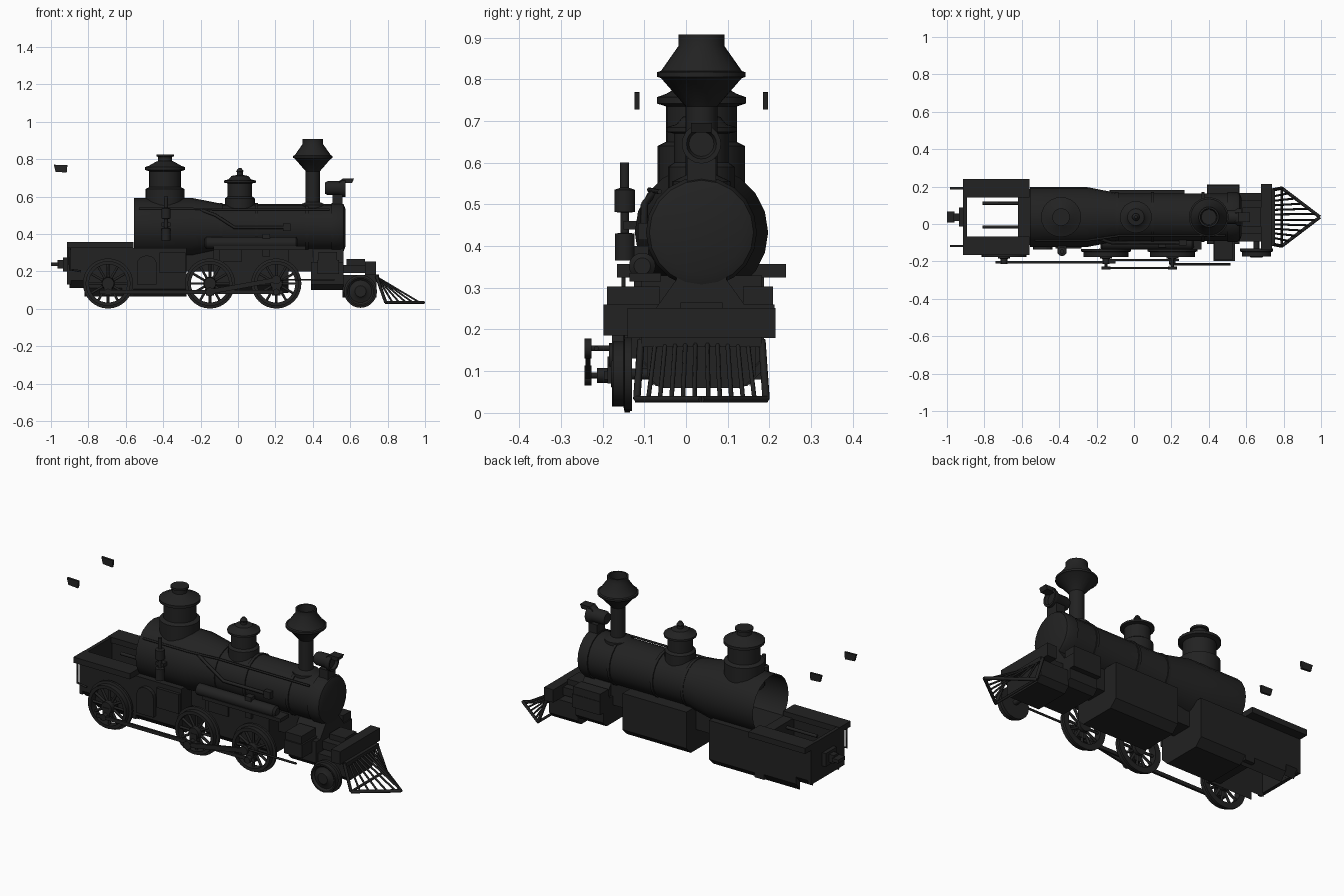
import bpy, bmesh, math
from mathutils import Vector

if "Cube" in bpy.data.objects:
    bpy.data.objects.remove(bpy.data.objects["Cube"])

CY = 0.037  # centre line of the engine
mat = bpy.data.materials.new("black_iron")
mat.diffuse_color = (0.016, 0.016, 0.016, 1)
mat.use_nodes = True
mat.node_tree.nodes["Principled BSDF"].inputs["Base Color"].default_value = mat.diffuse_color


def finish(bm, name, smooth=True):
    bmesh.ops.recalc_face_normals(bm, faces=bm.faces)
    me = bpy.data.meshes.new(name)
    bm.to_mesh(me)
    bm.free()
    me.materials.append(mat)
    ob = bpy.data.objects.new(name, me)
    bpy.context.collection.objects.link(ob)
    if smooth:
        bpy.ops.object.select_all(action='DESELECT')
        ob.select_set(True)
        bpy.context.view_layer.objects.active = ob
        bpy.ops.object.shade_smooth_by_angle(angle=math.radians(35))
    return ob


def lathe(name, prof, loc, axis='z', n=24, ring=False, cap0=True, cap1=True):
    """Revolve (radius, distance) points round an axis through loc."""
    bm = bmesh.new()
    loops = []
    for r, h in prof:
        loop = []
        for i in range(n):
            a = 2 * math.pi * i / n
            c, s = r * math.cos(a), r * math.sin(a)
            p = {'z': (c, s, h), 'x': (h, c, s), 'y': (c, h, s)}[axis]
            loop.append(bm.verts.new(Vector(loc) + Vector(p)))
        loops.append(loop)
    pairs = list(zip(loops, loops[1:])) + ([(loops[-1], loops[0])] if ring else [])
    for a, b in pairs:
        for i in range(n):
            j = (i + 1) % n
            bm.faces.new((a[i], a[j], b[j], b[i]))
    if not ring:
        if cap0:
            bm.faces.new(loops[0])
        if cap1:
            bm.faces.new(loops[-1])
    return finish(bm, name)


def box(name, x0, x1, y0, y1, z0, z1):
    return prism(name, [(y0, z0), (y1, z0), (y1, z1), (y0, z1)], x0, x1)


def prism(name, pts, a0, a1, axis='x'):
    """Extrude an outline: (y, z) along x, or (x, z) along y."""
    bm = bmesh.new()
    f = (lambda p, a: (a, p[0], p[1])) if axis == 'x' else (lambda p, a: (p[0], a, p[1]))
    A = [bm.verts.new(f(p, a0)) for p in pts]
    B = [bm.verts.new(f(p, a1)) for p in pts]
    bm.faces.new(A)
    bm.faces.new(B)
    for i in range(len(pts)):
        j = (i + 1) % len(pts)
        bm.faces.new((A[i], A[j], B[j], B[i]))
    return finish(bm, name, False)


def rod(name, path, r, n=8):
    cu = bpy.data.curves.new(name, 'CURVE')
    cu.dimensions = '3D'
    cu.bevel_depth = r
    cu.bevel_resolution = max(0, n // 4 - 1)
    cu.use_fill_caps = True
    sp = cu.splines.new('POLY')
    sp.points.add(len(path) - 1)
    for p, q in zip(sp.points, path):
        p.co = (*q, 1)
    cu.materials.append(mat)
    ob = bpy.data.objects.new(name, cu)
    bpy.context.collection.objects.link(ob)
    return ob


def hull(name, x0, x1, z0, z1, w=0.15, c=0.04):
    """Frame box with chamfered lower edges."""
    prism(name, [(CY - w, z1), (CY - w, z0 + c), (CY - w + c, z0),
                 (CY + w - c, z0), (CY + w, z0 + c), (CY + w, z1)], x0, x1)


# Boiler and open-backed firebox
BC = (0, CY, 0.433)
lathe("boiler", [(0.16, -0.555), (0.16, -0.25), (0.127, -0.08), (0.127, 0.5), (0.133, 0.5),
                 (0.133, 0.55), (0.125, 0.565), (0.1, 0.575)], BC, 'x', 20, cap0=False)
lathe("boiler_backplate", [(0.15, -0.3), (0.15, -0.28)], BC, 'x', 20)
for x in (-0.09, 0.1, 0.37):
    lathe("boiler_band", [(0.12, x - .008), (0.133, x - .008), (0.133, x + .008), (0.12, x + .008)], BC, 'x', 20)

# Domes and chimney
lathe("steam_dome", [(.105, .5), (.105, .64), (.085, .65), (.085, .735), (.107, .742), (.107, .757),
                     (.085, .765), (.05, .785), (.038, .79), (.038, .812), (.047, .814), (.047, .825)],
      (-0.39, CY, 0))
lathe("sand_dome", [(.08, .5), (.08, .59), (.066, .6), (.066, .67), (.085, .674), (.085, .685), (.06, .692),
                    (.045, .71), (.016, .715), (.016, .73), (.02, .735), (.008, .752)], (0.01, CY, 0))
lathe("chimney", [(.07, .53), (.07, .555), (.038, .57), (.038, .735), (.097, .803), (.106, .806),
                  (.106, .817), (.097, .82), (.055, .88), (.055, .907), (.045, .907), (.04, .82)], (0.4, CY, 0))

# Headlamp with visor and bracket
lathe("headlamp", [(.03, .465), (.037, .48), (.037, .54), (.047, .555), (.047, .575), (.036, .575), (.03, .56)],
      (0, CY, .645), 'x', 20)
prism("headlamp_visor", [(.54, .675), (.56, .695), (.62, .695), (.61, .672), (.58, .672)], CY - .025, CY + .025, 'y')
box("headlamp_bracket", .505, .56, CY - .035, CY + .035, .54, .61)

# Frame boxes under the boiler
hull("firebox_frame", -0.56, -0.275, 0.065, 0.325)
hull("driver_frame", -0.13, 0.27, 0.085, 0.33, .145)
box("main_frame", -0.3, 0.56, CY - .06, CY + .06, .2, .33)
box("running_board", -0.13, 0.36, -0.135, -0.06, .315, .335)

# Cylinder block and smokebox saddle
hull("cylinder_frame", 0.39, 0.565, 0.1, 0.25, .145, .03)
prism("smokebox_saddle", [(CY - .11, .25), (CY - .06, .32), (CY - .06, .36), (CY + .06, .36), (CY + .06, .32),
                          (CY + .11, .25)], .4, .565)
for s in (-1, 1):
    ys = sorted((CY + s * .1, CY + (.172 if s > 0 else -.227)))
    box("valve_chest", .39 if s > 0 else .43, .56 if s > 0 else .53, *ys, .25, .303)
    ys = sorted((CY + s * .09, CY + (.175 if s > 0 else -.235)))
    box("steam_cylinder", .39 if s > 0 else .425, .565 if s > 0 else .54, *ys, .185, .26)

# Front deck and buffer beam
box("front_deck", .55, .735, CY - .09, CY + .09, .19, .235)
box("deck_box", .58, .68, CY - .05, CY + .05, .235, .265)
box("buffer_beam", .68, .737, CY - .177, CY + .178, .18, .252)
hull("pony_truck", .56, .74, .06, .18, .13, .03)

# Cowcatcher
W = .155
tip = Vector((.994, CY, .033))
for s in (-1, 1):
    corner = Vector((.79, CY + s * W, .033))
    rod("cowcatcher_base", [corner, tip], .009)
    rod("cowcatcher_side", [(.74, CY + s * .145, .175), corner], .009)
    for i in range(1, 6):
        t = i / 5.6
        rod("cowcatcher_bar", [(.745, CY + s * .135 * (1 - t), .168), corner.lerp(tip, t)], .0055)
rod("cowcatcher_back", [(.79, CY - W, .033), (.79, CY + W, .033)], .007)
box("cowcatcher_top", .735, .755, CY - .145, CY + .145, .158, .182)


# Spoked wheels on the near side
def wheel(x, z=.135):
    lathe("wheel_rim", [(.102, -.177), (.12, -.177), (.12, -.15), (.134, -.147), (.134, -.134), (.102, -.134)],
          (x, 0, z), 'y', 32, ring=True)
    lathe("wheel_hub", [(.032, -.185), (.036, -.13)], (x, 0, z), 'y', 16)
    for k in range(12):
        a = math.tau * k / 12
        d = Vector((math.cos(a), 0, math.sin(a)))
        c = Vector((x, -.155, z))
        rod("wheel_spoke", [c + d * .025, c + d * .108], .0075)
    box("crank_boss", x - .022, x + .022, -.188, -.15, z - .065, z)


for x in (-.695, -.15, .205):
    wheel(x)
    rod("crank_pin", [(x, -.17, .09), (x, -.213, .09)], .018, 12)
lathe("pony_wheel", [(.03, -.18), (.04, -.17), (.06, -.165), (.07, -.175), (.078, -.175), (.078, -.15),
                     (.088, -.147), (.088, -.13)], (.655, 0, .093), 'y', 28)
rod("pony_axle", [(.655, -.14, .093), (.655, CY, .093)], .015)

# Side rods
box("rear_coupling_rod", -.74, -.1, -.21, -.198, .08, .1)
box("front_coupling_rod", -.15, .24, -.197, -.187, .08, .1)
prism("main_rod", [(-.15, .078), (.205, .142), (.205, .168), (-.15, .104)], -.241, -.229, 'y')
for x, z in ((-.15, .09), (.205, .155)):
    lathe("main_rod_end", [(.024, -.243), (.024, -.227)], (x, 0, z), 'y', 12)
    rod("main_rod_pin", [(x, -.18, z), (x, -.235, z)], .008)
rod("piston_rod", [(.19, -.215, .155), (.515, -.215, .155)], .006)

# Air tank, air pump and side pipes
lathe("air_tank", [(.02, -.18), (.032, -.17), (.032, .31), (.02, .32)], (0, -.105, .352), 'x', 16)
lathe("air_pump", [(.024, .365), (.024, .43), (.01, .432), (.01, .48), (.025, .482), (.025, .535), (.011, .54),
                   (.011, .6)], (-.385, -.147, 0), n=14)
box("pump_bracket", -.41, -.36, -.15, -.09, .44, .46)
rod("handrail", [(-.53, CY - .125, .535), (-.25, CY - .125, .535), (-.08, CY - .1, .53),
                 (.49, CY - .1, .53)], .006)
rod("sand_pipe", [(-.2, -.075, .53), (-.12, -.1, .5), (-.02, -.1, .435), (.24, -.1, .435)], .009)
box("check_valve", .24, .28, -.115, -.06, .415, .455)
box("relief_box", -.1, .02, -.12, -.09, .25, .32)
box("hanger", .13, .17, -.125, -.09, .28, .4)

# Arched ash door and side box on the firebox frame
arch = [(-.54, .13), (-.435, .13)] + [(-.4875 + .0525 * math.cos(math.pi * i / 8), .24 + .045 * math.sin(math.pi * i / 8))
                                      for i in range(9)]
prism("ash_door", arch, -.135, -.1, 'y')
box("side_box", -.42, -.28, -.13, -.1, .19, .3)

# Open tender: walls, flat rim and rear plate
for s in (-1, 1):
    a = CY + s * .115
    prism("tender_wall", [(a, .33), (CY + s * .15, .33), (CY + s * .15, .11), (a, .065)], -.82, -.56)
    prism("tender_wall_rear", [(a, .33), (CY + s * .15, .33), (CY + s * .15, .15), (a, .11)], -.9, -.82)
    ys = sorted((CY + s * .105, CY + s * .203))
    box("tender_rim", -.913, -.56, *ys, .325, .357)
    rod("tender_tie", [(-.81, CY + .01 + s * .063, .3), (-.6, CY + .01 + s * .063, .3)], .009)
    # Loose marker plates above the tender
    ym = CY + s * .154
    prism("marker_plate", [(-.985, .77), (-.912, .768), (-.916, .728), (-.975, .732)], ym - .006, ym + .006, 'y')
rod("cab_hanger", [(-.9, -.15, .33), (-.9, -.15, .21), (-.84, -.15, .2)], .006)
box("tender_back", -.913, -.893, CY - .15, CY + .15, .13, .355)
box("tender_front", -.62, -.56, CY - .15, CY + .15, .08, .33)

# Rear coupler
box("coupler_shank", -.965, -.9, CY - .02, CY + .02, .215, .26)
box("coupler_plate", -.935, -.91, CY - .05, CY + .05, .2, .275)
box("coupler_head", -1.0, -.96, CY - .03, CY + .03, .228, .248)
rod("brake_hose", [(-.9, CY + .06, .22), (-.9, CY + .06, .14)], .008)
